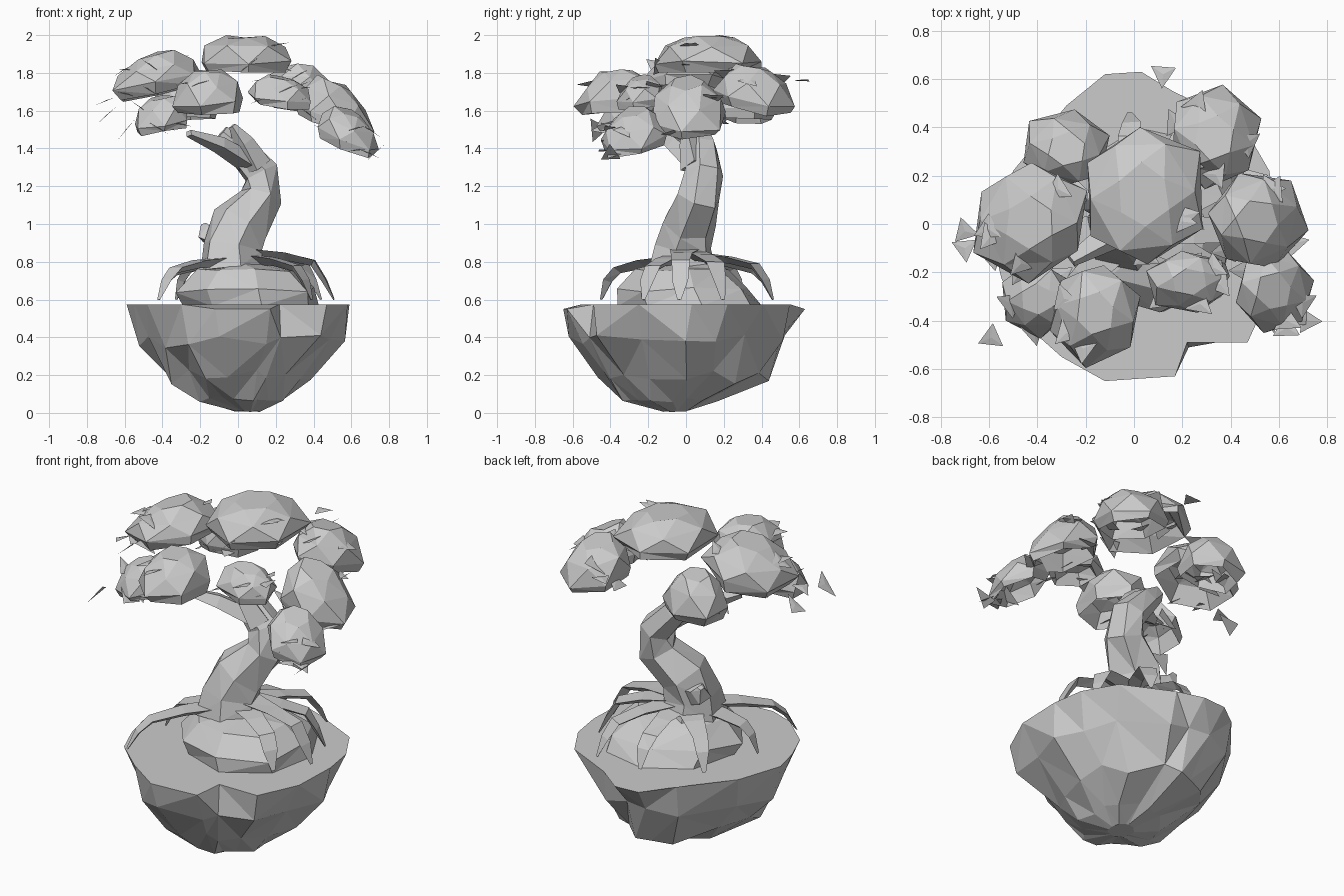
import bpy, bmesh, math, random
from mathutils import Vector

if "Cube" in bpy.data.objects:
    bpy.data.objects.remove(bpy.data.objects["Cube"])

rng = random.Random(4)
grey = bpy.data.materials.new("plain grey")
grey.diffuse_color = (0.6, 0.6, 0.6, 1)
grey.use_nodes = True
grey.node_tree.nodes["Principled BSDF"].inputs["Base Color"].default_value = grey.diffuse_color


def make(name, verts, faces):
    me = bpy.data.meshes.new(name)
    me.from_pydata(verts, [], faces)
    bm = bmesh.new()
    bm.from_mesh(me)
    bmesh.ops.triangulate(bm, faces=[f for f in bm.faces if len(f.verts) == 4])
    bmesh.ops.recalc_face_normals(bm, faces=bm.faces)
    bm.to_mesh(me)
    bm.free()
    me.materials.append(grey)
    ob = bpy.data.objects.new(name, me)
    bpy.context.collection.objects.link(ob)
    return ob


def loft(name, rings):
    """Skin a list of equal-length point rings and cap both ends."""
    n = len(rings[0])
    verts = [tuple(p) for r in rings for p in r]
    faces = []
    for k in range(len(rings) - 1):
        for i in range(n):
            j = (i + 1) % n
            faces.append((k * n + i, k * n + j, (k + 1) * n + j, (k + 1) * n + i))
    faces.append(tuple(range(n)))
    faces.append(tuple((len(rings) - 1) * n + i for i in range(n)))
    return make(name, verts, faces)


def tube(name, path, sides, flat=1.0, jitter=0.0):
    """Tapered faceted tube; path items are (x, y, z, radius)."""
    pts = [Vector(p[:3]) for p in path]
    rings = []
    for k, p in enumerate(pts):
        d = (pts[min(k + 1, len(pts) - 1)] - pts[max(k - 1, 0)]).normalized()
        if sides > 4:
            u = d.cross(Vector((0, 1, 0))).normalized()
        else:  # keep flat strips level across their direction of travel
            run = Vector((pts[-1].x - pts[0].x, pts[-1].y - pts[0].y, 0)).normalized()
            u = run.cross(Vector((0, 0, 1)))
        v = u.cross(d)
        r = path[k][3]
        ring = []
        for i in range(sides):
            a = math.tau * (i + 0.25) / sides
            q = r * (1 + rng.uniform(-jitter, jitter))
            ring.append(p + u * math.cos(a) * q + v * math.sin(a) * q * flat)
        rings.append(ring)
    return loft(name, rings)


# Rock: uneven rim, blended into rough ovals towards the bottom
outline = [(-.12, -.65), (.17, -.63), (.22, -.49), (.47, -.49), (.58, -.25), (.59, .03),
           (.56, .22), (.45, .41), (.16, .55), (.03, .63), (-.12, .62), (-.28, .49), (-.50, .22),
           (-.59, -.05), (-.55, -.22), (-.48, -.39), (-.3, -.55)]
rock_levels = [(.575, .59, .64, 0, 0, .01, 0), (.38, .54, .56, .01, -.03, .04, .5),
               (.19, .36, .45, .01, -.02, .04, .9), (.07, .22, .25, .02, -.08, .015, 1),
               (.01, .07, .07, .05, -.05, .005, 1)]
rings = []
for k, (z, rx, ry, ox, oy, jz, blend) in enumerate(rock_levels):
    ring = []
    for x, y in outline:
        a = math.atan2(y, x)
        f = 1 + (rng.uniform(-.09, .09) if k else 0)
        px = (1 - blend) * x * rx / .59 + blend * rx * math.cos(a)
        py = (1 - blend) * y * ry / .64 + blend * ry * math.sin(a)
        ring.append((px * f + ox, py * f + oy, z + rng.uniform(-jz, jz)))
    rings.append(ring)
rings[0] = [(x, y, .55 if y < -.6 or y > .6 else .575) for x, y, z in rings[0]]
loft("rock_base", rings)

# Mound of earth on the rock
rings = []
for z, rx, ry, ox, oy in [(.565, .36, .38, .07, .03), (.65, .38, .36, .05, -.01),
                          (.75, .27, .26, .05, -.02), (.79, .12, .12, .0, .0)]:
    ring = []
    for i in range(8):
        a = math.tau * i / 8 + .15
        f = rng.uniform(.93, 1.05)
        ring.append((ox + rx * f * math.cos(a), oy + ry * f * math.sin(a),
                     z + (rng.uniform(-.015, .015) if z > .6 else 0)))
    rings.append(ring)
loft("earth_mound", rings)

# Bent trunk, its branches and a broken stub
tube("trunk", [(-.03, -.02, .76, .18), (-.04, -.01, .88, .16), (.01, .01, 1.0, .15),
               (.13, .07, 1.14, .115), (.12, .10, 1.27, .10), (.0, .09, 1.40, .08),
               (-.09, .08, 1.48, .05)], 6, jitter=.1)
tube("left_branch", [(.06, .06, 1.32, .08), (-.10, -.05, 1.42, .065), (-.26, -.15, 1.48, .03)],
     4, flat=.7)
tube("upper_branch", [(.10, .05, 1.30, .08), (.03, .02, 1.43, .055), (-.03, .0, 1.52, .02)], 4)
tube("trunk_stub", [(-.08, .06, .92, .07), (-.17, .10, .95, .06), (-.18, .12, 1.0, .02)], 4)

# Arched roots gripping the mound: angle, reach, height at the trunk
for i, (deg, reach, top) in enumerate([(-4, .50, .85), (24, .47, .84), (60, .52, .83),
                                       (92, .45, .81), (138, .43, .81), (190, .42, .80),
                                       (227, .60, .81), (330, .44, .82)]):
    c, s = math.cos(math.radians(deg)), math.sin(math.radians(deg))
    prof = [(.06, top, .085), (.5 * reach, top - .015, .065), (.80 * reach, top - .05, .055),
            (.92 * reach, .70, .045), (1.02 * reach, .60, .012)]
    tube(f"root_{i + 1}", [(c * d, s * d, z, r) for d, z, r in prof], 3, flat=.4, jitter=.15)


def shard(name, c, size, tilt):
    """Thin tilted leaf triangle."""
    a0 = rng.uniform(0, math.tau)
    pts = []
    for k in range(3):
        a = a0 + k * 2.1
        pts.append(Vector((math.cos(a), math.sin(a), tilt * math.cos(a))) * size)
    pts.append(Vector((0, 0, size * .08)))
    return make(name, [tuple(Vector(c) + p) for p in pts],
                [(0, 1, 2), (0, 1, 3), (1, 2, 3), (2, 0, 3)])


def clump(name, cx, cy, rx, ry, z0, z1, slope):
    """Coarse faceted dome of leaves with a hollow underside, sloping down outwards."""
    n, h = 6, z1 - z0
    out = Vector((cx, cy)).normalized()
    start = rng.uniform(0, 1)
    rings = []
    for rad, t in [(.45, .97), (.85, .68), (1.06, .25), (.92, .02), (.66, .42), (.25, .55)]:
        ring = []
        for i in range(n):
            a = start + math.tau * (i + (.5 if t == .68 else 0)) / n
            f = rad * rng.uniform(.90, 1.06)
            x, y = rx * f * math.cos(a), ry * f * math.sin(a)
            z = z0 + h * t + rng.uniform(-.07, .04) * h - slope * (x * out.x + y * out.y)
            ring.append((cx + x, cy + y, z))
        rings.append(ring)
    loft(name, rings)
    # leaf chips poking out of the shell and hanging at the rim
    for k in range(6):
        a = rng.uniform(0, math.tau)
        q, t = rng.choice([(.74, .72), (.88, .12), (.6, .2)])
        x, y = rx * q * math.cos(a), ry * q * math.sin(a)
        z = z0 + h * t - slope * (x * out.x + y * out.y)
        shard(f"{name}_leaf_{k + 1}", (cx + x, cy + y, z), .065, rng.uniform(-.9, .9))


clumps = [("crown_top", .04, .12, .25, .29, 1.81, 2.0, .0),
          ("crown_left", -.43, .01, .24, .24, 1.69, 1.91, .2),
          ("crown_front", -.16, -.37, .19, .21, 1.59, 1.82, .1),
          ("crown_front_left", -.40, -.31, .15, .15, 1.50, 1.68, .2),
          ("crown_right", .51, .01, .20, .20, 1.50, 1.76, .35),
          ("crown_back_right", .33, .36, .19, .21, 1.61, 1.84, .2),
          ("crown_front_right", .58, -.28, .17, .18, 1.41, 1.60, .4),
          ("crown_back_left", -.28, .31, .18, .16, 1.55, 1.79, .1),
          ("crown_inner_front", .23, -.24, .17, .13, 1.63, 1.78, .2)]
for c in clumps:
    clump(*c)

# Loose leaves drifting round the crown
for i, (x, y, z, tilt) in enumerate([(.12, .62, 1.76, .1), (-.70, -.10, 1.65, .4),
                                     (-.70, -.03, 1.57, .9), (-.59, -.47, 1.50, 1.2),
                                     (.72, -.40, 1.37, .9)]):
    shard(f"loose_leaf_{i + 1}", (x, y, z), .06, tilt)
